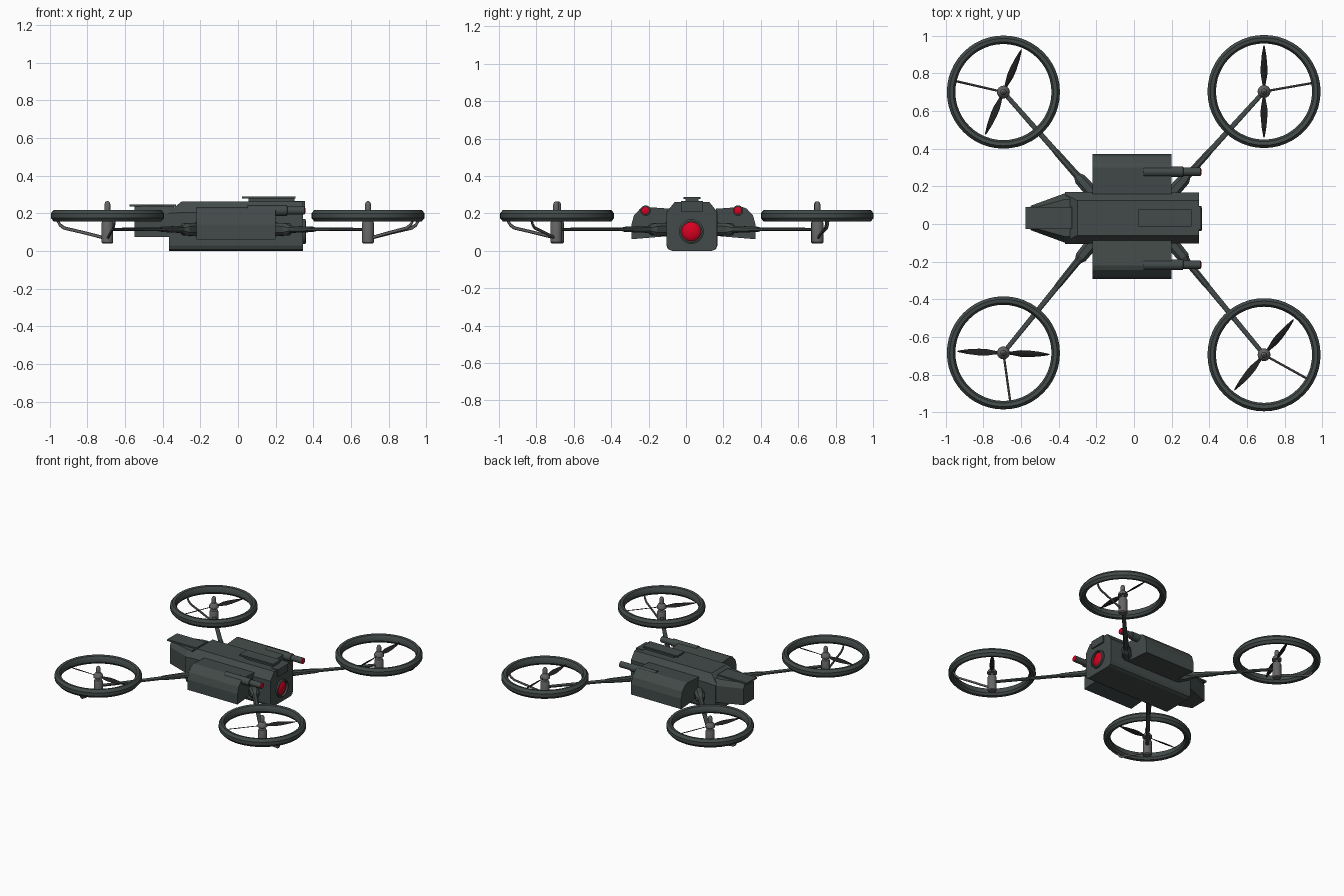
import bpy, bmesh
from math import sin, cos, pi, radians, atan2
from mathutils import Matrix, Vector

if "Cube" in bpy.data.objects:
    bpy.data.objects.remove(bpy.data.objects["Cube"])


def material(name, rgb):
    m = bpy.data.materials.new(name)
    m.diffuse_color = (*rgb, 1)
    m.use_nodes = True
    m.node_tree.nodes["Principled BSDF"].inputs["Base Color"].default_value = m.diffuse_color
    return m


HULL = material("dark_hull", (0.055, 0.07, 0.067))
METAL = material("motor_grey", (0.13, 0.13, 0.13))
BLACK = material("blade_black", (0.015, 0.015, 0.015))
RED = material("lens_red", (0.7, 0.0, 0.015))
CY = 0.032  # centre line of the fuselage


def finish(name, bm, mat, matrix=None, smooth=False):
    if matrix:
        bm.transform(matrix)
    bmesh.ops.recalc_face_normals(bm, faces=bm.faces)
    me = bpy.data.meshes.new(name)
    bm.to_mesh(me)
    bm.free()
    me.materials.append(mat)
    ob = bpy.data.objects.new(name, me)
    bpy.context.collection.objects.link(ob)
    if smooth:
        bpy.ops.object.select_all(action='DESELECT')
        ob.select_set(True)
        bpy.context.view_layer.objects.active = ob
        bpy.ops.object.shade_smooth_by_angle(angle=radians(35))
    return ob


def loft(name, sections, mat, matrix=None, smooth=False):
    """Skin a list of equally sized point loops and cap both ends."""
    bm = bmesh.new()
    rings = [[bm.verts.new(p) for p in s] for s in sections]
    n = len(rings[0])
    for a, b in zip(rings, rings[1:]):
        for i in range(n):
            bm.faces.new((a[i], a[(i + 1) % n], b[(i + 1) % n], b[i]))
    bm.faces.new(rings[0])
    bm.faces.new(rings[-1])
    return finish(name, bm, mat, matrix, smooth)


def box(name, x0, x1, y0, y1, z0, z1, mat=HULL):
    return loft(name, [[(x, y0, z0), (x, y1, z0), (x, y1, z1), (x, y0, z1)]
                       for x in (x0, x1)], mat)


def lathe(name, profile, mat, matrix, segs=24, closed=False):
    """Spin (radius, height) points about local z."""
    bm = bmesh.new()
    rows = [[bm.verts.new((r * cos(2 * pi * i / segs), r * sin(2 * pi * i / segs), z))
             for i in range(segs)] for r, z in profile]
    pairs = list(zip(rows, rows[1:]))
    if closed:
        pairs.append((rows[-1], rows[0]))
    for a, b in pairs:
        for i in range(segs):
            j = (i + 1) % segs
            bm.faces.new((a[i], a[j], b[j], b[i]))
    if not closed:
        bm.faces.new(rows[0])
        bm.faces.new(rows[-1])
    return finish(name, bm, mat, matrix, True)


def along_x(x, y, z):
    return Matrix.Translation((x, y, z)) @ Matrix.Rotation(pi / 2, 4, 'Y')


# Fuselage: chamfered shoulders, rounded belly, sloped rear
def hull_section(x, w, shoulder, top_w, top):
    half = [(w - 0.03, 0.0), (w - 0.009, 0.009), (w, 0.03), (w, shoulder), (top_w, top)]
    return [(x, CY + y, z) for y, z in half] + [(x, CY - y, z) for y, z in reversed(half)]


loft("fuselage", [hull_section(-0.365, 0.137, 0.2, 0.125, 0.21),
                  hull_section(-0.30, 0.137, 0.205, 0.092, 0.262),
                  hull_section(0.345, 0.135, 0.205, 0.092, 0.262)], HULL)

# Tapered tail with its cover plate
loft("tail", [[(x, CY - w, 0.075), (x, CY + w, 0.075), (x, CY + w, zs), (x, CY + w * 0.75, zt),
               (x, CY - w * 0.75, zt), (x, CY - w, zs)]
              for x, w, zs, zt in ((-0.55, 0.064, 0.2, 0.238), (-0.37, 0.13, 0.2, 0.238),
                                   (-0.34, 0.13, 0.2, 0.238))], HULL)
box("tail_plate", -0.575, -0.33, CY - 0.059, CY + 0.059, 0.236, 0.248)

# Top hatch and nose block
box("hatch_base", 0.055, 0.30, CY - 0.034, CY + 0.034, 0.255, 0.28)
box("hatch_cover", 0.02, 0.305, CY - 0.045, CY + 0.045, 0.278, 0.289)
box("nose_block", 0.30, 0.356, CY - 0.06, CY + 0.06, 0.21, 0.266)

# Front camera eye
lathe("lens_bezel", [(0.056, -0.02), (0.066, -0.02), (0.066, 0.012), (0.056, 0.016)],
      HULL, along_x(0.345, CY - 0.003, 0.103), 32, True)
lathe("lens_eye", [(0.057 * cos(a), 0.03 * sin(a))
                   for a in [i * pi / 2 / 8.02 for i in range(9)]],
      RED, along_x(0.332, CY - 0.003, 0.103), 32)

# Side pods and gun barrels
POD = [(0.12, 0.225), (0.26, 0.235), (0.285, 0.225), (0.318, 0.19),
       (0.332, 0.14), (0.332, 0.062), (0.12, 0.08)]
for side, tag in ((1, "back"), (-1, "front")):
    loft(tag + "_side_pod", [[(x, 0.04 + side * y, z) for y, z in POD]
                             for x in (-0.22, 0.2)], HULL)
    gun = along_x(0, 0.031 + side * 0.247, 0.215)
    lathe(tag + "_gun_barrel", [(0.028, 0.05), (0.028, 0.26), (0.022, 0.262), (0.022, 0.352)],
          HULL, gun, 20)
    lathe(tag + "_gun_tip", [(0.02, 0.34), (0.02, 0.354), (0.012, 0.358)], RED, gun, 20)


# Tapered arm with a thick bracket at the root
def arm(name, start, end):
    d = end - start
    length = d.length
    m = Matrix.Translation(start) @ Matrix.Rotation(atan2(d.y, d.x), 4, 'Z')
    stations = [(0, 0.035, 0.036), (0.115, 0.032, 0.032), (0.14, 0.019, 0.019),
                (0.30, 0.017, 0.014), (0.32, 0.015, 0.01), (length, 0.012, 0.008)]
    loft(name, [[(x, w, -h * 0.5), (x, w, h * 0.5), (x, w * 0.5, h), (x, -w * 0.5, h),
                 (x, -w, h * 0.5), (x, -w, -h * 0.5), (x, -w * 0.5, -h), (x, w * 0.5, -h)]
                for x, w, h in stations], HULL, m)


# Rotor units: (tag, x, y, blade angle, strut angle)
ROTORS = [("back_left", -0.693, 0.700, 67, 167), ("back_right", 0.69, 0.703, 90, 10),
          ("front_left", -0.693, -0.684, -2, -82), ("front_right", 0.69, -0.694, 50, -29)]
RING = [(0.285, 0.157), (0.30, 0.175), (0.30, 0.2), (0.285, 0.219),
        (0.266, 0.216), (0.255, 0.2), (0.255, 0.175), (0.266, 0.16)]
MOTOR = [(0.025, 0.04), (0.031, 0.046), (0.031, 0.15), (0.026, 0.162), (0.012, 0.165),
         (0.012, 0.18), (0.034, 0.182), (0.034, 0.194), (0.024, 0.21), (0.016, 0.218),
         (0.016, 0.248), (0.011, 0.26), (0.004, 0.265)]
BLADE = [(0.0, 0.008, 25), (0.04, 0.010, 28), (0.09, 0.019, 24), (0.13, 0.019, 20),
         (0.19, 0.013, 14), (0.235, 0.005, 10), (0.245, 0.002, 8)]

for tag, x, y, blade_deg, strut_deg in ROTORS:
    place = Matrix.Translation((x, y, 0))
    lathe(tag + "_rotor_guard", RING, HULL, place, 48, True)
    lathe(tag + "_motor", MOTOR, METAL, place, 24)
    # Two twisted blades
    for k in range(2):
        secs = []
        for r, w, twist in BLADE:
            c, s = cos(radians(twist)), sin(radians(twist))
            secs.append([(r, u * c - v * s, 0.188 + u * s + v * c)
                         for u, v in ((-w, 0), (0, 0.003), (w, 0), (0, -0.002))])
        loft(f"{tag}_blade_{k + 1}", secs, BLACK,
             place @ Matrix.Rotation(radians(blade_deg + 180 * k), 4, 'Z'))
    # Bent strut carrying the guard
    path = [(0.025, 0.072), (0.13, 0.098), (0.235, 0.122), (0.258, 0.138), (0.275, 0.168)]
    loft(tag + "_guard_strut",
         [[(r - 0.004 * sin(a), 0.006 * cos(a), z + 0.008 * sin(a))
           for a in [i * pi / 4 for i in range(8)]] for r, z in path], METAL,
         place @ Matrix.Rotation(radians(strut_deg), 4, 'Z'), True)
    sx, sy = (1 if x > 0 else -1), (1 if y > 0 else -1)
    arm(tag + "_arm", Vector((sx * 0.2 - 0.01, CY + sy * 0.12, 0.115)), Vector((x, y, 0.115)))
